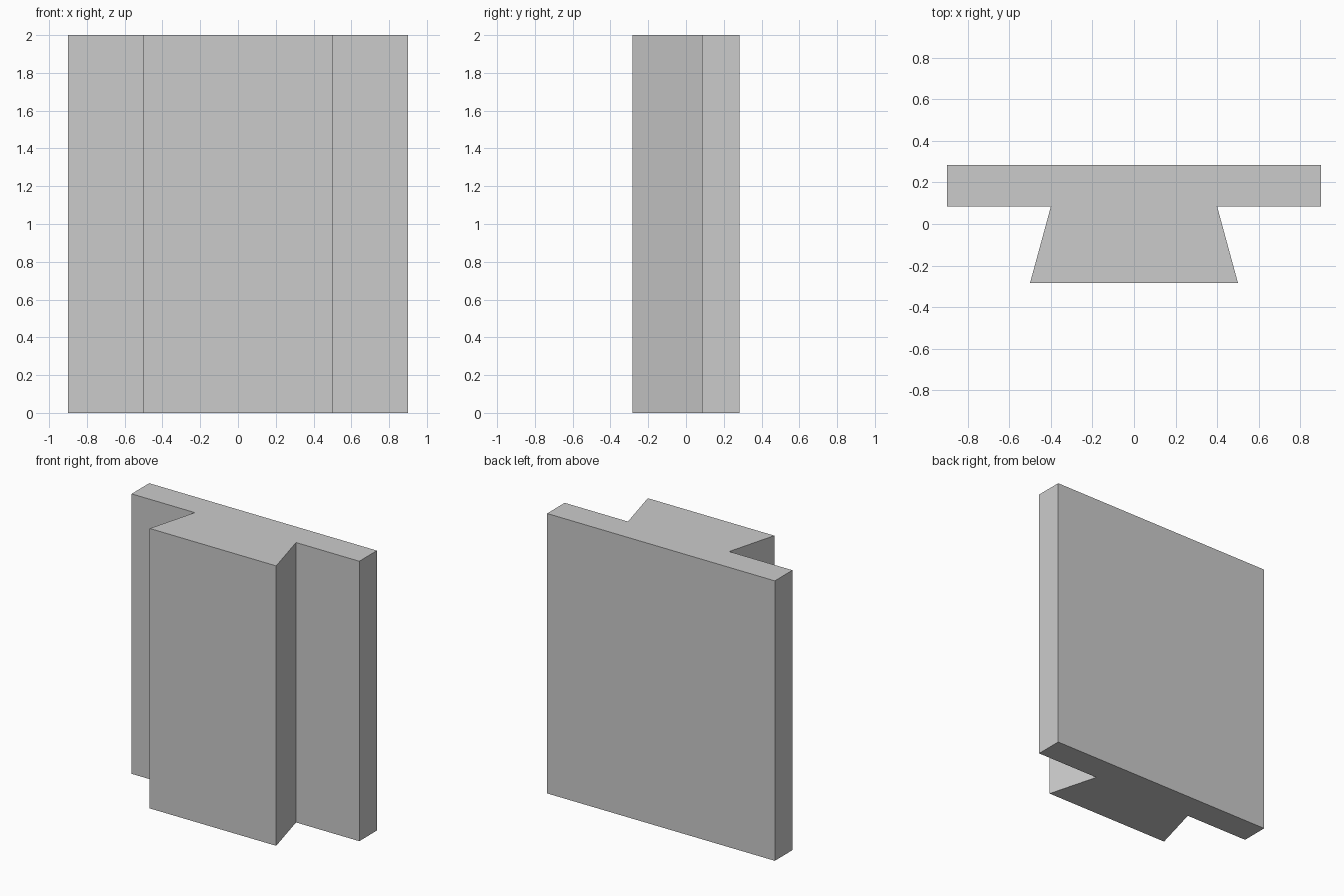
import bpy
import bmesh

if "Cube" in bpy.data.objects:
    bpy.data.objects.remove(bpy.data.objects["Cube"])

HEIGHT = 2.0

# Right half of the cross-section: dovetail tongue, then the back plate
half = [(0.5, -0.283), (0.4, 0.084), (0.9, 0.084), (0.9, 0.283)]
profile = half + [(-x, y) for x, y in reversed(half)]

# Extrude the closed profile upwards
bm = bmesh.new()
face = bm.faces.new([bm.verts.new((x, y, 0)) for x, y in profile])
ext = bmesh.ops.extrude_face_region(bm, geom=[face], use_keep_orig=True)
top = [g for g in ext["geom"] if isinstance(g, bmesh.types.BMVert)]
bmesh.ops.translate(bm, verts=top, vec=(0, 0, HEIGHT))
bmesh.ops.recalc_face_normals(bm, faces=bm.faces)

mesh = bpy.data.meshes.new("dovetail_rail")
bm.to_mesh(mesh)
bm.free()
bpy.context.collection.objects.link(bpy.data.objects.new("dovetail_rail", mesh))
